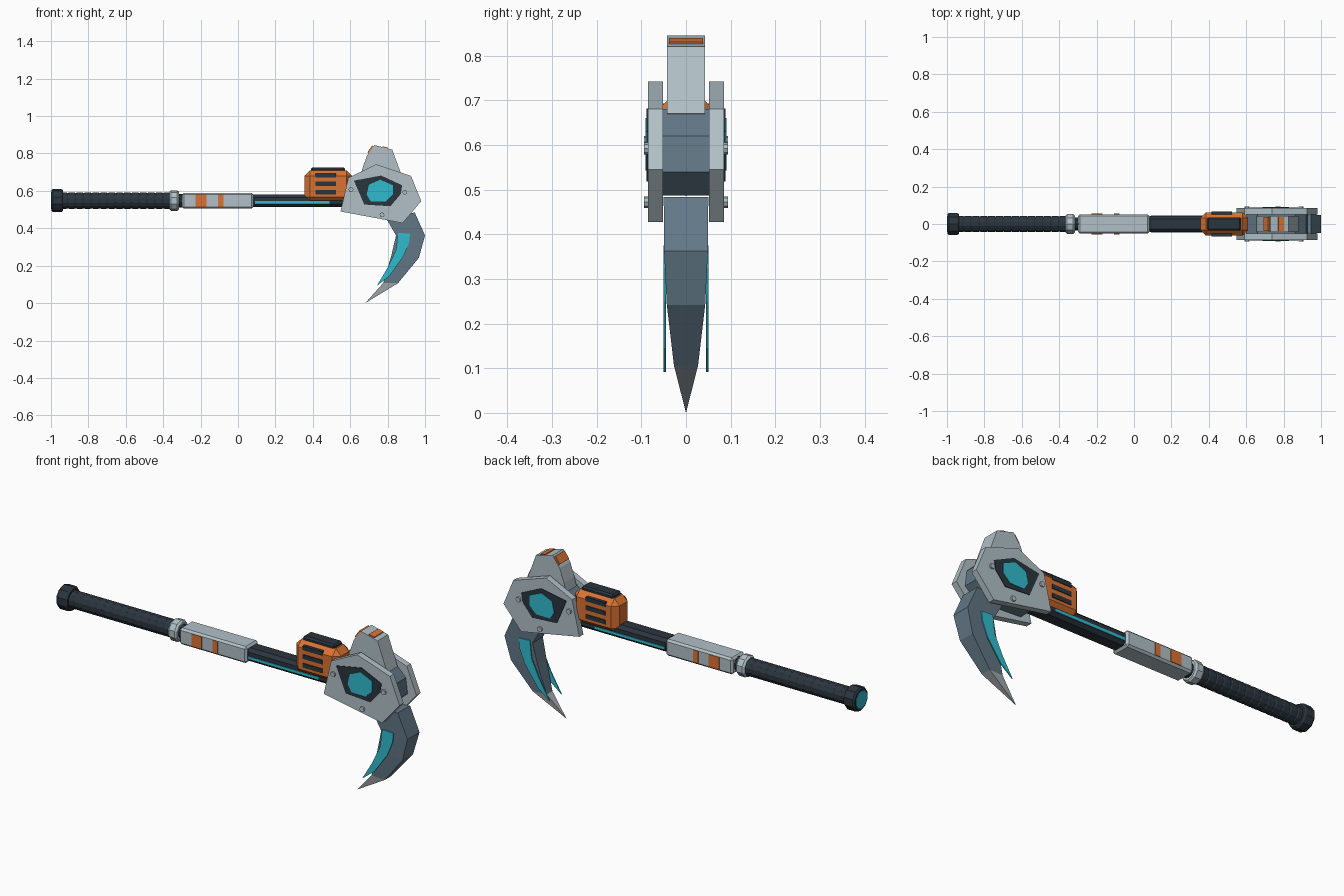
import bpy, bmesh, math
from mathutils import Matrix, Vector

if "Cube" in bpy.data.objects:
    bpy.data.objects.remove(bpy.data.objects["Cube"])


def material(name, rgb):
    m = bpy.data.materials.new(name)
    m.diffuse_color = (*rgb, 1)
    m.use_nodes = True
    m.node_tree.nodes["Principled BSDF"].inputs["Base Color"].default_value = m.diffuse_color
    return m


LIGHT = material("light grey metal", (0.44, 0.53, 0.57))
STEEL = material("blue steel", (0.125, 0.19, 0.245))
DARK = material("dark rubber", (0.024, 0.035, 0.048))
ORANGE = material("orange paint", (0.70, 0.17, 0.033))
TEAL = material("teal glow", (0.03, 0.50, 0.62))
EDGE = material("sharpened edge", (0.38, 0.42, 0.44))
AXIS = 0.548  # height of the shaft's centre line


def finish(name, bm, *mats):
    bmesh.ops.recalc_face_normals(bm, faces=bm.faces)
    me = bpy.data.meshes.new(name)
    bm.to_mesh(me)
    bm.free()
    for m in mats:
        me.materials.append(m)
    ob = bpy.data.objects.new(name, me)
    bpy.context.collection.objects.link(ob)
    return ob


def prism(name, pts, y0, y1, mat):
    """Extrude an (x, z) outline from y0 to y1."""
    bm = bmesh.new()
    f = bm.faces.new([bm.verts.new((x, y0, z)) for x, z in pts])
    ext = bmesh.ops.extrude_face_region(bm, geom=[f])
    bmesh.ops.translate(bm, vec=(0, y1 - y0, 0),
                        verts=[v for v in ext["geom"] if isinstance(v, bmesh.types.BMVert)])
    return finish(name, bm, mat)


def box(name, x, y, z, mat, bevel=0.0):
    bm = bmesh.new()
    bmesh.ops.create_cube(bm, size=1)
    for v in bm.verts:
        v.co = Vector([a + (b - a) * (c + 0.5) for (a, b), c in zip((x, y, z), v.co)])
    if bevel:
        bmesh.ops.bevel(bm, geom=bm.edges[:], offset=bevel, segments=1, affect='EDGES')
    return finish(name, bm, mat)


def lathe(name, profile, mat, sides=10):
    """Spin (x, radius) points around the shaft axis."""
    bm = bmesh.new()
    rings = []
    for x, r in profile:
        rings.append([bm.verts.new((x, r * math.cos(a), AXIS + r * math.sin(a)))
                      for a in ((i + 0.5) * math.tau / sides for i in range(sides))])
    for a, b in zip(rings, rings[1:]):
        for i in range(sides):
            j = (i + 1) % sides
            bm.faces.new((a[i], a[j], b[j], b[i]))
    bm.faces.new(rings[0])
    bm.faces.new(rings[-1])
    return finish(name, bm, mat)


# Grip with shallow wrap ridges
ridges = []
for i in range(14):
    x = -0.95 + i * 0.0425
    ridges += [(x, 0.0425), (x + 0.004, 0.045), (x + 0.034, 0.045), (x + 0.038, 0.0425)]
lathe("grip", ridges, DARK, 12)

# Pommel and its glowing end cap
lathe("pommel", [(-0.998, 0.054), (-0.99, 0.062), (-0.945, 0.062), (-0.935, 0.055)], DARK)
lathe("pommel_cap", [(-1.0, 0.045), (-0.994, 0.045)], TEAL)

# Collar and neck
lathe("collar", [(-0.367, 0.047), (-0.357, 0.055), (-0.325, 0.055), (-0.315, 0.047)], LIGHT)
lathe("neck", [(-0.36, 0.036), (-0.29, 0.036)], DARK)

# Mid housing and front shaft
box("mid_housing", (-0.30, 0.083), (-0.052, 0.052), (0.505, 0.59), LIGHT, 0.01)
box("front_shaft", (0.07, 0.68), (-0.043, 0.043), (0.513, 0.582), DARK, 0.016)

# Motor block and top cap
box("motor_block", (0.355, 0.61), (-0.062, 0.062), (0.537, 0.71), ORANGE, 0.03)
box("motor_cap", (0.39, 0.573), (-0.034, 0.034), (0.70, 0.726), DARK, 0.008)

# Core between the side plates
core = [(0.61, 0.50), (0.60, 0.63), (0.66, 0.68), (0.86, 0.68), (0.92, 0.62), (0.93, 0.54), (0.87, 0.487)]
prism("head_core", core, -0.052, 0.052, STEEL)

# Hammer crest and its orange bands
crest = [(0.65, 0.66), (0.665, 0.72), (0.69, 0.79), (0.73, 0.845), (0.825, 0.82), (0.88, 0.67)]
prism("crest", crest, -0.043, 0.043, LIGHT)
prism("crest_band_rear", [(0.70, 0.80), (0.725, 0.836), (0.717, 0.842), (0.692, 0.806)], -0.038, 0.038, ORANGE)
prism("crest_band_top", [(0.77, 0.83), (0.80, 0.823), (0.802, 0.831), (0.772, 0.839)], -0.038, 0.038, ORANGE)

# Hooked blade: outer edge, inner edge and half width at each station
stations = [((0.945, 0.484), (0.785, 0.465), 0.050),
            ((1.0, 0.362), (0.845, 0.362), 0.049),
            ((0.967, 0.242), (0.82, 0.255), 0.043),
            ((0.855, 0.106), (0.777, 0.108), 0.027)]
bm = bmesh.new()
loops = []
for (ox, oz), (ix, iz), w in stations:
    loops.append([bm.verts.new(p) for p in
                  ((ox, -w, oz), (ox, w, oz), (ix, w * 0.85, iz), (ix, -w * 0.85, iz))])
bm.faces.new(loops[0])
for a, b in zip(loops, loops[1:]):
    for i in range(4):
        bm.faces.new((a[i], a[(i + 1) % 4], b[(i + 1) % 4], b[i]))
tip = bm.verts.new((0.68, 0, 0))
for i in range(4):
    f = bm.faces.new((loops[-1][i], loops[-1][(i + 1) % 4], tip))
    f.material_index = 1
finish("hook_blade", bm, STEEL, EDGE)

# Details repeated on both sides
plate = [(0.738, 0.742), (0.925, 0.68), (0.98, 0.545), (0.88, 0.428), (0.548, 0.49), (0.59, 0.67)]
recess = [(0.62, 0.655), (0.765, 0.682), (0.878, 0.63), (0.87, 0.583), (0.815, 0.518), (0.675, 0.527)]
window = [(0.70, 0.633), (0.76, 0.66), (0.828, 0.63), (0.828, 0.58), (0.79, 0.543), (0.71, 0.543), (0.688, 0.58)]
glow = [(0.855, 0.375), (0.92, 0.372), (0.915, 0.325), (0.885, 0.25), (0.81, 0.145), (0.742, 0.092),
        (0.80, 0.19), (0.845, 0.285)]
for s, side in ((-1, "front"), (1, "back")):
    prism(f"side_plate_{side}", plate, s * 0.052, s * 0.085, LIGHT)
    prism(f"plate_recess_{side}", recess, s * 0.083, s * 0.088, DARK)
    prism(f"plate_window_{side}", window, s * 0.086, s * 0.091, TEAL)
    prism(f"blade_glow_{side}", glow, s * 0.045, s * 0.050, TEAL)
    for k, (x, z) in enumerate(((0.604, 0.607), (0.892, 0.592), (0.77, 0.472))):
        hexagon = [(x + 0.013 * math.cos(i * math.tau / 8), z + 0.013 * math.sin(i * math.tau / 8))
                   for i in range(8)]
        prism(f"bolt_{side}_{k}", hexagon, s * 0.083, s * 0.094, LIGHT)
    y = sorted((s * 0.058, s * 0.066))
    for k, z in enumerate((0.683, 0.638, 0.593)):
        box(f"motor_vent_{side}_{k}", (0.415, 0.525), sorted((s * (0.050 if k == 0 else 0.058), s * 0.066)),
            (z - 0.011, z + 0.011), DARK)
    y = sorted((s * 0.050, s * 0.055))
    box(f"housing_stripe_wide_{side}", (-0.227, -0.168), y, (0.515, 0.580), ORANGE)
    box(f"housing_stripe_narrow_{side}", (-0.107, -0.078), y, (0.515, 0.580), ORANGE)
    box(f"shaft_strip_{side}", (0.09, 0.49), sorted((s * 0.040, s * 0.046)), (0.530, 0.545), TEAL)
